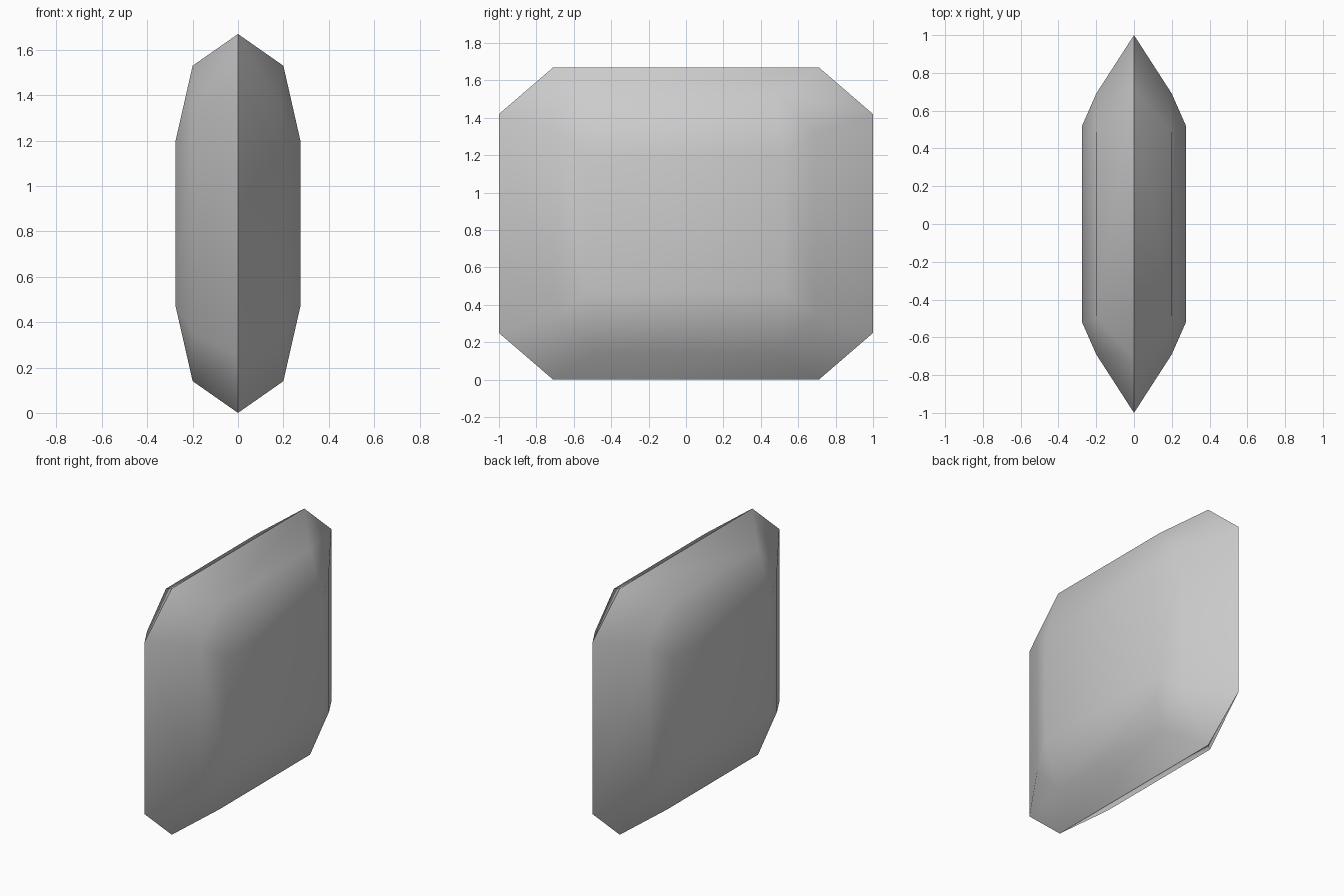
import bpy, bmesh, math

if "Cube" in bpy.data.objects:
    bpy.data.objects.remove(bpy.data.objects["Cube"])

MID_Z = 0.835


def octagon(x, y_out, y_in, z_out, z_in):
    """Chamfered rectangle in the YZ plane, as half sizes around MID_Z."""
    pts = [(y_out, -z_in), (y_out, z_in), (y_in, z_out), (-y_in, z_out),
           (-y_out, z_in), (-y_out, -z_in), (-y_in, -z_out), (y_in, -z_out)]
    return [(x, y, MID_Z + z) for y, z in pts]


# Half profile: sharp rim, shoulder, flat cap (chamfer collapsed to a rectangle)
rim = octagon(0, 1.0, 0.71, 0.835, 0.585)
side_rings = [(0.20, 0.69, 0.487, 0.695, 0.482),
              (0.275, 0.52, 0.52, 0.365, 0.365)]

bm = bmesh.new()
rim_verts = [bm.verts.new(p) for p in rim]
for side in (1, -1):
    prev = rim_verts
    for x, *size in side_rings:
        ring = [bm.verts.new(p) for p in octagon(side * x, *size)]
        for i in range(8):
            j = (i + 1) % 8
            bm.faces.new((prev[i], prev[j], ring[j], ring[i]))
        prev = ring
    bm.faces.new(prev)
bmesh.ops.remove_doubles(bm, verts=bm.verts[:], dist=0.0001)
bmesh.ops.recalc_face_normals(bm, faces=bm.faces[:])

mesh = bpy.data.meshes.new("faceted_cushion_body")
bm.to_mesh(mesh)
bm.free()
body = bpy.data.objects.new("faceted_cushion_body", mesh)
bpy.context.collection.objects.link(body)

# Smooth shoulders, crisp rim
bpy.context.view_layer.objects.active = body
body.select_set(True)
bpy.ops.object.shade_smooth_by_angle(angle=math.radians(60))
